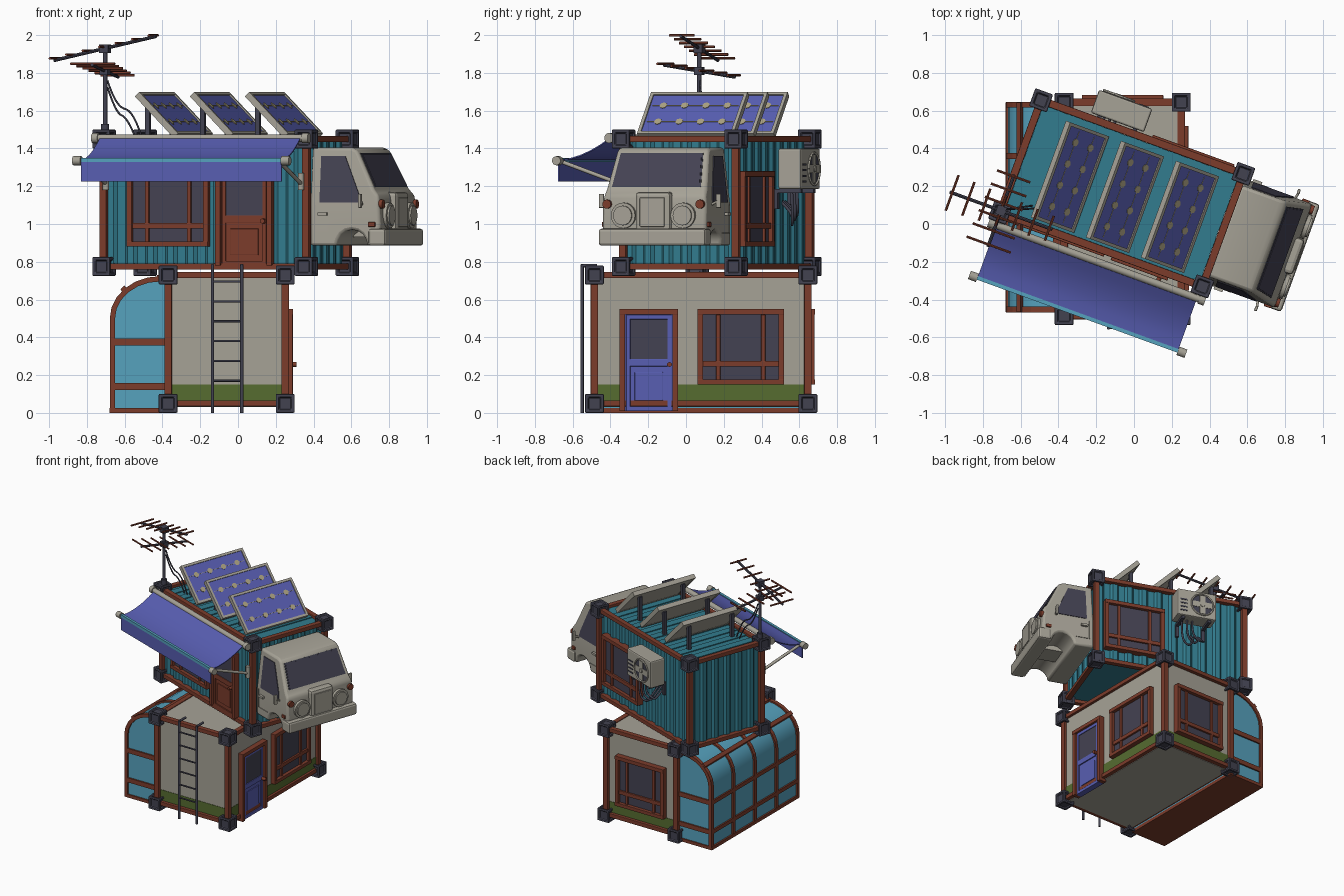
import bpy, bmesh, math
from mathutils import Matrix, Vector

if "Cube" in bpy.data.objects:
    bpy.data.objects.remove(bpy.data.objects["Cube"])

I = Matrix.Identity(4)
T = lambda x, y, z: Matrix.Translation((x, y, z))
R = lambda deg, ax='Z': Matrix.Rotation(math.radians(deg), 4, ax)
U = T(-0.065, 0.1625, 0) @ R(-20)          # frame of the twisted upper container

def mat(name, r, g, b):
    m = bpy.data.materials.new(name)
    lin = lambda c: ((c / 255 + 0.055) / 1.055) ** 2.4
    m.diffuse_color = (lin(r), lin(g), lin(b), 1)
    m.use_nodes = True
    m.node_tree.nodes["Principled BSDF"].inputs["Base Color"].default_value = m.diffuse_color
    return m
TAN, BROWN = mat("warm grey", 166, 162, 150), mat("red brown", 124, 60, 43)
DARK, TEAL = mat("charcoal", 66, 66, 80), mat("teal", 50, 124, 142)
CYAN, BLUE = mat("sky glass", 86, 162, 190), mat("violet blue", 88, 94, 178)
GREEN, GLASS = mat("moss green", 86, 108, 48), mat("dark glass", 68, 66, 82)
SAND = mat("sand", 172, 162, 130)

def finish(name, m, bm, M=I, bevel=0, smooth=False, seg=2):
    bmesh.ops.recalc_face_normals(bm, faces=bm.faces)
    me = bpy.data.meshes.new(name)
    bm.to_mesh(me); bm.free()
    ob = bpy.data.objects.new(name, me)
    bpy.context.collection.objects.link(ob)
    me.materials.append(m)
    ob.matrix_world = M
    if bevel:
        b = ob.modifiers.new("bevel", 'BEVEL')
        b.width, b.segments = bevel, seg
    if smooth:
        bpy.ops.object.select_all(action='DESELECT')
        ob.select_set(True); bpy.context.view_layer.objects.active = ob
        bpy.ops.object.shade_smooth_by_angle(angle=math.radians(40))
    return ob

def boxes(name, m, items, M=I, bevel=0, inset=0):
    """items: (x0, x1, y0, y1, z0, z1)"""
    bm = bmesh.new()
    for a, b, c, d, e, f in items:
        bmesh.ops.create_cube(bm, size=1, matrix=T((a+b)/2, (c+d)/2, (e+f)/2) @ Matrix.Diagonal((b-a, d-c, f-e, 1)))
    if inset:
        bmesh.ops.inset_individual(bm, faces=bm.faces[:], thickness=inset)
        bmesh.ops.inset_individual(bm, faces=[f for f in bm.faces if len(f.verts) == 4 and
            f.calc_area() > 0.003], thickness=0.004, depth=-0.012)
    return finish(name, m, bm, M, bevel)

def rods(name, m, items, M=I, seg=10):
    """items: (start, end, radius)"""
    bm = bmesh.new()
    for p, q, r in items:
        p, q = Vector(p), Vector(q)
        bmesh.ops.create_cone(bm, cap_ends=True, segments=seg, radius1=r, radius2=r, depth=(q - p).length,
            matrix=Matrix.Translation((p + q) / 2) @ (q - p).to_track_quat('Z', 'Y').to_matrix().to_4x4())
    return finish(name, m, bm, M, smooth=True)

def prism(name, m, pts, vec, M=I, bevel=0, smooth=False):
    bm = bmesh.new()
    f = bm.faces.new([bm.verts.new(p) for p in pts])
    g = bmesh.ops.extrude_face_region(bm, geom=[f])['geom']
    bmesh.ops.translate(bm, vec=vec, verts=[v for v in g if isinstance(v, bmesh.types.BMVert)])
    return finish(name, m, bm, M, bevel, smooth)

def cable(name, m, pts, r, M=I):
    cu = bpy.data.curves.new(name, 'CURVE')
    cu.dimensions, cu.bevel_depth, cu.bevel_resolution, cu.use_fill_caps = '3D', r, 2, True
    s = cu.splines.new('NURBS'); s.points.add(len(pts) - 1)
    for sp, p in zip(s.points, pts):
        sp.co = (*p, 1)
    s.order_u, s.use_endpoint_u, s.resolution_u = 3, True, 6
    ob = bpy.data.objects.new(name, cu)
    bpy.context.collection.objects.link(ob)
    cu.materials.append(m)
    ob.matrix_world = M

def frame(name, M, x0, x1, y0, y1, z0, z1, w):
    """container skeleton: posts, rails and corner castings"""
    xs, ys, zs = (x0, x1), (y0, y1), (z0, z1)
    boxes(name + "_posts", BROWN, [(x-w, x+w, y-w, y+w, z0, z1) for x in xs for y in ys] +
          [(x0, x1, y-w, y+w, z-w*.8, z+w*.8) for y in ys for z in zs] +
          [(x-w, x+w, y0, y1, z-w*.8, z+w*.8) for x in xs for z in zs], M, 0.004)
    h = 0.05
    boxes(name + "_corner_castings", DARK, [(x-h, x+h, y-h, y+h, z-h, z+h) for x in xs for y in ys for z in zs],
          M, 0.008, inset=0.024)

def window(name, M, w=0.45, h=0.40):
    """wall window, outward is -y, origin at bottom centre"""
    a, t = w / 2, 0.03
    boxes(name + "_glass", GLASS, [(-a+.01, a-.01, -.012, .02, .01, h-.01)], M)
    boxes(name + "_frame", BROWN, [(-a, -a+t, -.035, .02, 0, h), (a-t, a, -.035, .02, 0, h),
        (-a, a, -.038, .02, h-t, h), (-a, a, -.038, .02, 0, .028), (-a+t, a-t, -.026, 0, .095, .125),
        (-.13, -.108, -.024, 0, .02, h-t), (.108, .13, -.024, 0, .02, h-t)], M, 0.003)

def door(name, M, m, w, h):
    a, g = w / 2, h * 0.53
    boxes(name + "_frame", BROWN, [(-a, -a+.03, -.04, .02, 0, h), (a-.03, a, -.04, .02, 0, h),
                                   (-a, a, -.042, .02, h-.03, h)], M, 0.003)
    boxes(name + "_leaf", m, [(-a+.03, a-.03, -.018, .02, 0, h-.03)], M)
    b = a - .035
    boxes(name + "_trim", m, [(-b, -b+.022, -.027, 0, 0, h-.03), (b-.022, b, -.027, 0, 0, h-.03),
        (-b, b, -.027, 0, g-.05, g-.01), (-b, b, -.027, 0, h-.055, h-.03), (-b, b, -.027, 0, 0, .025),
        (-b+.045, b-.045, -.024, 0, .055, g-.08)], M, 0.003)
    boxes(name + "_pane", GLASS, [(-b+.02, b-.02, -.022, -.014, g-.01, h-.055)], M)
    rods(name + "_knob", BROWN, [((b-.01, -.02, g-.04), (b-.01, -.06, g-.04), .013)], M)

# lower container
frame("lower", I, -.37, .25, -.485, .645, .05, .73, .02)
boxes("lower_walls", TAN, [(-.37, .25, -.478, .638, .15, .74)])
boxes("lower_wall_stripe", GREEN, [(-.37, .252, -.481, .641, .05, .15)])
boxes("lower_floor", TAN, [(-.36, .24, -.47, .63, .03, .06)])
door("lower_door", T(.25, -.197, .01) @ R(90), BLUE, .31, .54)
window("lower_right_window", T(.25, .29, .15) @ R(90), .46)
window("lower_back_window", T(-.06, .645, .15) @ R(180), .43)

# curved greenhouse on the left side
def arc(off):
    pts = [(-.675 - off, .02)] + [(-.41 - (.265+off) * math.cos(k*math.pi/12), .50 + (.22+off) * math.sin(k*math.pi/12))
           for k in range(7)] + [(-.375, .72 + off)]
    return pts
outer, inner = arc(0.004), arc(-0.024)
prism("greenhouse_glass", CYAN, [(x, -.455, z) for x, z in arc(-.008)] + [(-.375, -.455, .02)], (0, 1.09, 0), smooth=True)
for k in range(5):
    prism("greenhouse_rib_%d" % k, BROWN, [(x, -.468 + k*.271, z) for x, z in outer + inner[::-1]], (0, .03, 0))
boxes("greenhouse_rails", BROWN, [(-.68, -.375, -.466, .644, 0, .025)] +
      [(-.679, -.655, -.466, .644, z-.015, z+.015) for z in (.14, .375)] +
      [(-.675, -.375, y, y+.02, z-.018, z+.018) for y in (-.467, .626) for z in (.14, .375)] +
      [(-.43, -.38, -.466, .644, .705, .729)])
prism("greenhouse_arch_rail", BROWN, [(-.622, -.466, .655), (-.60, -.466, .675), (-.585, -.466, .65), (-.61, -.466, .635)], (0, 1.11, 0))

# ladder
rods("ladder_rails", DARK, [((x, -.55, 0), (x, -.55, .785), .009) for x in (-.135, .02)] +
     [((x, -.555, .78), (x, -.47, .78), .009) for x in (-.135, .02)])
rods("ladder_rungs", DARK, [((-.135, -.55, .17+i*.105), (.02, -.55, .17+i*.105), .006) for i in range(6)])

# upper container with corrugated walls
frame("upper", U, -.57, .57, -.317, .317, .775, 1.45, .02)
corners, outline = [(-.565, -.312), (.565, -.312), (.565, .312), (-.565, .312)], []
for i, p in enumerate(corners):
    p, q = Vector(p), Vector(corners[(i+1) % 4])
    d = q - p; n = Vector((-d.y, d.x)).normalized(); ribs = round(d.length / .113)
    for k in range(ribs):
        outline += [(*(p + d*(k+t)/ribs + n*o), .785) for t, o in ((.1, 0), (.4, 0), (.55, .016), (.95, .016))]
prism("upper_walls", TEAL, outline, (0, 0, .66), U)
boxes("upper_roof_ribs", TEAL, [(-.52+k*.113, -.46+k*.113, -.30, .30, 1.44, 1.452) for k in range(9)], U)
window("upper_front_window", U @ T(-.205, -.31, .88), .46, .42)
door("upper_door", U @ T(.225, -.31, .78), BROWN, .32, .52)
window("upper_back_window", U @ T(.28, .31, .88) @ R(180), .46)

# solar panels
for k in range(3):
    P = U @ T(-.285 + k*.31, -.012, 1.58) @ R(45, 'Y')
    a, b = .155, .272
    boxes("solar_frame_%d" % k, TAN, [(-a, -a+.018, -b, b, -.02, .014), (a-.018, a, -b, b, -.02, .014),
          (-a, a, -b, -b+.018, -.02, .014), (-a, a, b-.018, b, -.02, .014), (-a+.01, a-.01, -b+.01, b-.01, -.018, -.008)], P)
    boxes("solar_cells_%d" % k, BLUE, [(-a+.015, a-.015, -b+.015, b-.015, -.008, .006)], P)
    rods("solar_dots_%d" % k, SAND, [((x, -.18+j*.12, .005), (x, -.18+j*.12, .009), .021) for x in (-.06, .06) for j in range(4)], P, 8)
    boxes("solar_lines_%d" % k, SAND, [(x-.0015, x+.0015, -b+.03, b-.03, .005, .008) for x in (-.06, .06)], P)
    x = -.365 + k*.31
    boxes("solar_legs_%d" % k, DARK, [(x-.013, x+.013, y-.013, y+.013, 1.44, 1.635) for y in (-.2, .18)], U)

# awning
prof = [(-.39 - .29*t, 1.462 - .12*(1 - (1-t)**1.8)) for t in (0, .2, .4, .6, .8, 1)]
prism("awning_cloth", BLUE, [(-.565, y, z) for y, z in prof] + [(-.565, y, z-.007) for y, z in prof[::-1]], (1.13, 0, 0), U, smooth=True)
boxes("awning_valance", BLUE, [(-.565, .565, -.688, -.681, 1.225, 1.335)], U)
boxes("awning_edge", CYAN, [(-.57, .57, -.692, -.672, 1.328, 1.35)], U)
rods("awning_roller", TAN, [((-.60, -.385, 1.455), (.60, -.385, 1.455), .02)] +
     [((s*.575, -.385, 1.455), (s*.61, -.385, 1.455), .027) for s in (-1, 1)] +
     [((s*.565, -.682, 1.335), (s*.61, -.682, 1.335), r) for s, r in ((-1, .024), (1, .024))], U, 14)
rods("awning_arms", TAN, [((s*.55, -.675, 1.33), (s*.55, -.335, 1.21), .011) for s in (-1, 1)] +
     [((s*.55, -.345, 1.18), (s*.55, -.345, 1.27), .017) for s in (-1, 1)] +
     [((s*.55, -.39, 1.455), (s*.55, -.31, 1.455), .014) for s in (-1, 1)], U)

# antennas on the corner mast
A = U @ T(-.569, -.305, 0)
rods("antenna_mast", DARK, [((0, 0, 1.48), (0, 0, 1.95), .012), ((0, 0, 1.48), (0, 0, 1.53), .022)], A)
boxes("antenna_clamps", DARK, [(-.025, .025, -.025, .025, 1.905, 1.95), (-.022, .022, -.022, .022, 1.79, 1.83)], A)
for name, M, half, n, e in (("upper", A @ T(0, 0, 1.93) @ R(-12.5, 'Y'), .295, 7, .10),
                            ("lower", A @ T(0, 0, 1.81) @ R(90) @ R(9, 'Y'), .205, 6, .125)):
    rods(name + "_antenna_boom", DARK, [((-half, 0, 0), (half, 0, 0), .009)], M, 8)
    rods(name + "_antenna_elements", BROWN, [((x, -l, .008), (x, l, .008), .007) for x, l in
         [(-half*.95 + half*1.9*i/(n-1), e*(1 - .05*i)) for i in range(n)]], M, 6)
for i, d in enumerate((.0, .035)):
    cable("antenna_cable_%d" % i, DARK, [(.01, .01, 1.76-d), (.05, .03, 1.62-d), (.14-d, .06, 1.60-d), (.18-d, .08, 1.45)], .005, A)

# air conditioner on the back wall
boxes("aircon_body", TAN, [(-.30, 0, .345, .475, 1.185, 1.40)], U, 0.01)
boxes("aircon_brackets", DARK, [(x-.012, x+.012, .31, .46, 1.165, 1.185) for x in (-.25, -.05)] +
      [(x-.012, x+.012, .31, .33, 1.08, 1.185) for x in (-.25, -.05)], U)
F = U @ T(-.19, .475, 1.292) @ R(-90, 'X')
rods("aircon_fan_disc", DARK, [((0, 0, -.002), (0, 0, .004), .086)], F, 24)
boxes("aircon_fan_blades", TAN, [(.0, .075, -.022, .022, .003, .008)], F)
for k in range(1, 4):
    boxes("aircon_fan_blade_%d" % k, TAN, [(.0, .075, -.022, .022, .003, .008)], F @ R(90*k))
ring = [(.085*math.cos(k*math.pi/12), .085*math.sin(k*math.pi/12), .006) for k in range(25)]
rods("aircon_fan_guard", TAN, [(ring[k], ring[k+1], .006) for k in range(24)] + [((0, 0, 0), (0, 0, .014), .018)], F)
boxes("aircon_grille", DARK, [(-.075, -.02, .474, .479, 1.22+.03*k, 1.23+.03*k) for k in range(4)], U)
for k in range(3):
    cable("aircon_pipe_%d" % k, DARK, [(-.06-.04*k, .40, 1.2), (-.05-.04*k, .41, 1.03+.03*k),
          (-.12-.04*k, .38, .98+.03*k), (-.17-.03*k, .37, 1.06), (-.16-.03*k, .30, 1.12)], .008, U)

# truck cab on the right end
arch = [(.815 - .085*math.cos(k*math.pi/8), .885 + .085*math.sin(k*math.pi/8)) for k in range(9)]
side = [(.58, .885)] + arch + [(.965, .885), (.975, 1.0), (.965, 1.15), (.935, 1.185), (.835, 1.39), (.80, 1.405), (.58, 1.405)]
bm = bmesh.new()
f = bm.faces.new([bm.verts.new((x, -.292, z)) for x, z in side])
g = bmesh.ops.extrude_face_region(bm, geom=[f])['geom']
bmesh.ops.translate(bm, vec=(0, .584, 0), verts=[v for v in g if isinstance(v, bmesh.types.BMVert)])
bmesh.ops.bisect_plane(bm, geom=bm.verts[:] + bm.edges[:] + bm.faces[:], plane_co=(0, 0, 1.1), plane_no=(0, 0, 1))
wide = lambda z: .292 - max(0, z - 1.1) * .12
for v in bm.verts:
    v.co.y = math.copysign(wide(v.co.z), v.co.y)
finish("cab_body", TAN, bm, U, 0.015, True)
slope = lambda t, o: (.935 - .1*t + .9*o, 1.185 + .205*t + .44*o)
ws = lambda t, y, o: (slope(t, o)[0], y, slope(t, o)[1])
prism("cab_windscreen_seal", DARK, [ws(.05, -.25, .001), ws(.05, .25, .001), ws(.92, .232, .001), ws(.92, -.232, .001)], (.003, 0, .0015), U)
prism("cab_windscreen", GLASS, [ws(.09, -.242, .003), ws(.09, .242, .003), ws(.88, .225, .003), ws(.88, -.225, .003)], (.004, 0, .002), U)
for s, n in ((-1, "right"), (1, "left")):
    prism("cab_%s_window" % n, GLASS, [(x, s*(wide(z) - .001), z) for x, z in
          ((.635, 1.115), (.865, 1.115), (.855, 1.16), (.77, 1.36), (.635, 1.36))], (0, s*.006, 0), U)
    boxes("cab_%s_door_trim" % n, TAN, [(.612, .72, s*.294-.003, s*.294+.003, .95, .955), (.612, .616, s*.294-.003, s*.294+.003, .95, 1.1),
          (.63, .68, s*.30-.01, s*.30+.01, 1.045, 1.062)], U)
    rods("cab_%s_headlight" % n, TAN, [((.95, s*.168, 1.045), (.99, s*.168, 1.045), .068), ((.95, s*.168, 1.045), (1.0, s*.168, 1.045), .052)], U, 20)
    rods("cab_%s_lamp" % n, BROWN, [((.95, s*.262, 1.105), (.985, s*.262, 1.105), .024)], U, 12)
    boxes("cab_%s_marker" % n, BROWN, [(.91, .95, s*.294-.009, s*.294+.009, .985, 1.01)], U, .004)
    rods("cab_%s_mirror_arm" % n, TAN, [((.87, s*.28, 1.10), (.88, s*.325, 1.12), .007)], U)
    boxes("cab_%s_mirror" % n, TAN, [(.87, .885, s*.33-.014, s*.33+.014, 1.085, 1.16)], U, .005)
boxes("cab_bonnet", TAN, [(.92, .998, -.10, .10, .96, 1.17)], U, 0.02)
boxes("cab_bonnet_panel", TAN, [(.99, 1.003, -.07, .07, .985, 1.14)], U, 0.004)
boxes("cab_bumper", TAN, [(.91, 1.008, -.302, .302, .885, .975)], U, 0.015)
boxes("cab_wheel_well", TAN, [(.73, .90, -.08, .08, .93, .98)], U)
